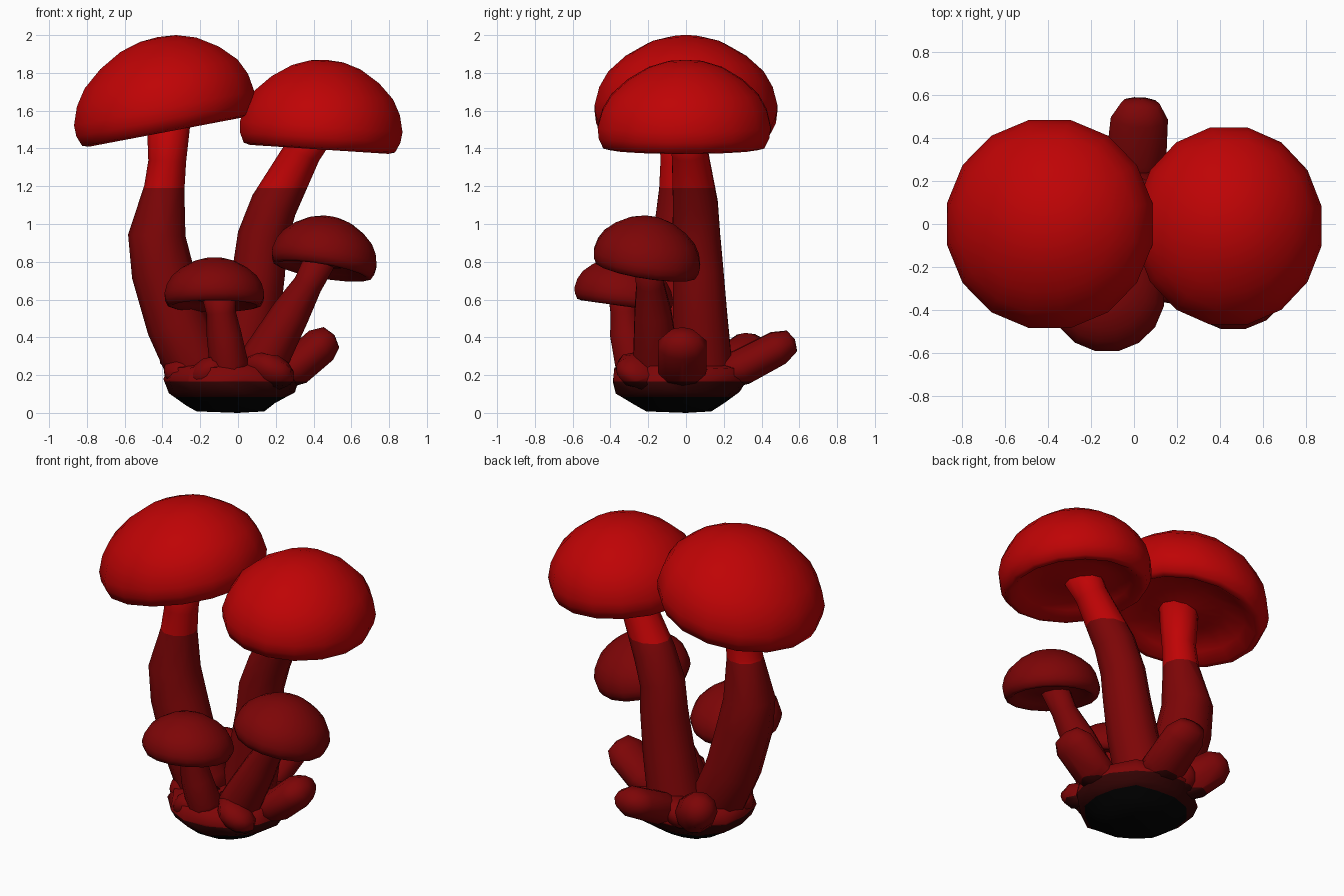
import bpy, bmesh, math, random
from mathutils import Vector

random.seed(4)
UP = Vector((0, 0, 1))

# Four flat colours, stacked by height
def material(name, rgb):
    m = bpy.data.materials.new(name)
    m.diffuse_color = (*rgb, 1)
    return m

MATS = [material("soil_black", (0.001, 0.001, 0.001)),
        material("root_maroon", (0.035, 0.001, 0.001)),
        material("dark_red", (0.205, 0.0015, 0.002)),
        material("bright_red", (0.52, 0.001, 0.0015))]
LEVELS = (0.085, 0.165, 1.19)


def finish(name, rings, bottom, top):
    """Skin rings of points, close both ends, then colour by height."""
    bm = bmesh.new()
    loops = [[bm.verts.new(p) for p in ring] for ring in rings]
    n = len(loops[0])
    for a, b in zip(loops, loops[1:]):
        for i in range(n):
            j = (i + 1) % n
            bm.faces.new((a[i], a[j], b[j], b[i]))
    for loop, tip in ((loops[0], bottom), (loops[-1], top)):
        v = bm.verts.new(tip)
        for i in range(n):
            bm.faces.new((loop[i], loop[(i + 1) % n], v))
    for z in LEVELS:
        bmesh.ops.bisect_plane(bm, geom=bm.verts[:] + bm.edges[:] + bm.faces[:],
                               plane_co=(0, 0, z), plane_no=UP)
    bmesh.ops.recalc_face_normals(bm, faces=bm.faces[:])
    for f in bm.faces:
        f.smooth = True
        f.material_index = sum(f.calc_center_median().z > z for z in LEVELS)
    me = bpy.data.meshes.new(name)
    bm.to_mesh(me)
    bm.free()
    for m in MATS:
        me.materials.append(m)
    ob = bpy.data.objects.new(name, me)
    bpy.context.collection.objects.link(ob)


def tube(name, path, radii, wide=(1, 1), sides=10):
    """Tapered tube following a path."""
    pts = [Vector(p) for p in path]
    rings = []
    for k, (p, r) in enumerate(zip(pts, radii)):
        t = pts[min(k + 1, len(pts) - 1)] - pts[max(k - 1, 0)]
        q = UP.rotation_difference(t.normalized())
        rings.append([p + q @ Vector((r * wide[0] * math.cos(a), r * wide[1] * math.sin(a), 0))
                      for a in (math.tau * i / sides for i in range(sides))])
    end = pts[-1] + (pts[-1] - pts[-2]).normalized() * radii[-1] * 0.3
    finish(name, rings, pts[0], end)


# Cap outline from hollow underside, round the rim, to the crown (radius, height)
CAP = [(0.2, 0.1), (0.45, 0.15), (0.72, 0.09), (0.85, 0.0), (0.93, 0.02), (0.985, 0.13),
       (1.0, 0.25), (0.95, 0.44), (0.85, 0.61), (0.66, 0.78), (0.42, 0.92), (0.2, 0.985)]


def cap(name, centre, normal, rx, ry, height, peak, sides=16):
    """Tilted dome; peak slides the crown sideways."""
    q = UP.rotation_difference(Vector(normal).normalized())
    c, pk = Vector(centre), Vector((*peak, 0))
    place = lambda x, y, h: c + q @ (Vector((x, y, h * height)) + pk * h)
    rings = [[place(rx * r * math.cos(a), ry * r * math.sin(a), h)
              for a in (math.tau * (i + 0.5) / sides for i in range(sides))] for r, h in CAP]
    finish(name, rings, place(0, 0, 0.1), place(0, 0, 1))


# Caps
cap("tall_left_cap", (-0.38, 0, 1.487), (-0.19, 0, 1), 0.495, 0.493, 0.502, (0.05, 0))
cap("tall_right_cap", (0.43, -0.012, 1.395), (0.065, 0, 1), 0.44, 0.467, 0.475, (0.01, 0.01))
cap("medium_cap", (0.445, -0.215, 0.75), (0.17, 0.16, 1), 0.285, 0.29, 0.292, (0, -0.01))
cap("small_cap", (-0.125, -0.333, 0.565), (0, 0.14, 1), 0.269, 0.269, 0.255, (0, -0.02))

# Stems
tube("tall_left_stem",
     [(-0.17, -0.03, 0.17), (-0.23, -0.03, 0.27), (-0.32, -0.03, 0.47), (-0.40, -0.03, 0.75),
      (-0.43, -0.03, 0.94), (-0.39, -0.04, 1.19), (-0.375, -0.04, 1.33), (-0.365, -0.03, 1.6)],
     [0.14, 0.165, 0.165, 0.165, 0.152, 0.107, 0.1, 0.12])
tube("tall_right_stem",
     [(0.0, 0.09, 0.17), (0.02, 0.09, 0.27), (0.07, 0.075, 0.5), (0.11, 0.065, 0.75),
      (0.13, 0.055, 0.93), (0.19, 0.05, 1.1), (0.34, 0.02, 1.38), (0.4, 0.0, 1.5)],
     [0.165, 0.16, 0.152, 0.14, 0.133, 0.125, 0.1, 0.115])
tube("medium_stem",
     [(0.07, -0.15, 0.17), (0.15, -0.16, 0.3), (0.28, -0.175, 0.53), (0.37, -0.19, 0.68),
      (0.44, -0.2, 0.82)], [0.125, 0.125, 0.102, 0.077, 0.085])
tube("small_stem",
     [(-0.05, -0.26, 0.18), (-0.05, -0.28, 0.27), (-0.075, -0.315, 0.42), (-0.09, -0.325, 0.53),
      (-0.1, -0.325, 0.62)], [0.1, 0.102, 0.092, 0.078, 0.09])

# Young buds and root lobes: path, radii, flattening
BUDS = {
    "right_bud": ([(0.15, -0.02, 0.18), (0.31, -0.02, 0.245), (0.44, -0.02, 0.358), (0.495, -0.02, 0.4)],
                  [0.08, 0.1, 0.1, 0.068], (1, 1.35)),
    "back_bud": ([(0, 0.12, 0.18), (0.01, 0.3, 0.245), (0.025, 0.49, 0.345), (0.03, 0.56, 0.38)],
                 [0.085, 0.1, 0.095, 0.064], (1.4, 1)),
    "back_left_bud": ([(-0.1, 0.1, 0.18), (-0.25, 0.26, 0.26), (-0.33, 0.34, 0.33), (-0.37, 0.38, 0.36)],
                      [0.09, 0.12, 0.11, 0.065], (1, 1)),
    "back_lobe": ([(-0.05, 0.1, 0.2), (-0.12, 0.23, 0.22), (-0.16, 0.29, 0.23), (-0.18, 0.33, 0.235)],
                  [0.08, 0.085, 0.075, 0.04], (1.3, 1)),
    "front_lobe": ([(0.05, -0.1, 0.2), (0.16, -0.24, 0.22), (0.21, -0.31, 0.225), (0.225, -0.35, 0.23)],
                   [0.08, 0.085, 0.075, 0.04], (1.5, 1)),
    "left_lobe": ([(-0.1, -0.05, 0.21), (-0.26, -0.09, 0.22), (-0.34, -0.11, 0.22), (-0.38, -0.12, 0.22)],
                  [0.08, 0.08, 0.07, 0.035], (1, 1.5)),
    "front_left_lobe": ([(-0.1, -0.1, 0.2), (-0.14, -0.25, 0.21), (-0.18, -0.31, 0.215), (-0.2, -0.34, 0.22)],
                        [0.08, 0.08, 0.07, 0.035], (1.5, 1)),
}
for name, (path, radii, wide) in BUDS.items():
    tube(name, path, radii, wide, sides=10)

# Lumpy root clump
rings = []
for r, z in [(0.18, 0.008), (0.24, 0.045), (0.335, 0.11), (0.365, 0.17), (0.34, 0.24), (0.18, 0.27)]:
    rings.append([])
    for i in range(14):
        a, s = math.tau * i / 14, r * random.uniform(0.95, 1.04)
        rings[-1].append((-0.035 + s * math.cos(a), -0.035 + s * math.sin(a),
                          z + (random.uniform(-0.01, 0.01) if z > 0.04 else 0)))
finish("root_clump", rings, (0, 0, 0), (-0.02, 0, 0.275))
